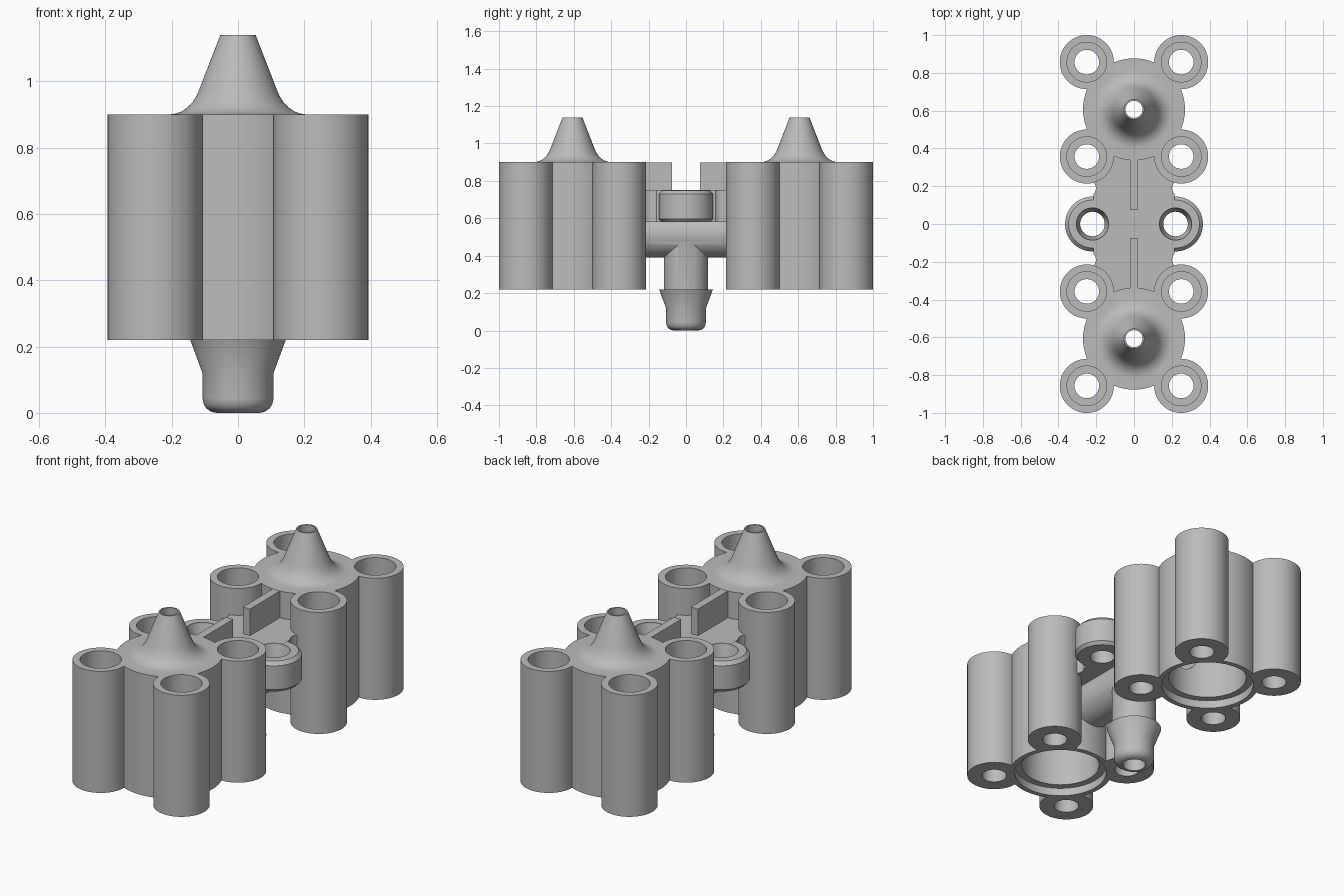
import bpy, bmesh
from math import pi, radians, sin, cos
from mathutils import Matrix, Vector

default = bpy.data.objects.get("Cube")
if default:
    bpy.data.objects.remove(default, do_unlink=True)

GREY = (0.5, 0.5, 0.5, 1)
mat = bpy.data.materials.new("plain_grey")
mat.use_nodes = True
mat.diffuse_color = GREY
mat.node_tree.nodes["Principled BSDF"].inputs["Base Color"].default_value = GREY

SIDES = 64
LOW, DECK = 0.22, 0.90      # pod bottom and deck heights
POD_Y = 0.607
TUBE_X = 0.25
TUBE_YS = (0.357, 0.857)
PLATE_LOW, PLATE_TOP = 0.58, 0.75


def add_mesh(name, bm):
    bmesh.ops.recalc_face_normals(bm, faces=bm.faces)
    mesh = bpy.data.meshes.new(name)
    bm.to_mesh(mesh)
    bm.free()
    mesh.materials.append(mat)
    obj = bpy.data.objects.new(name, mesh)
    bpy.context.collection.objects.link(obj)
    return obj


def lathe(name, profile, x=0, y=0):
    """Closed solid of revolution about a vertical axis; ends are capped."""
    bm = bmesh.new()
    rings = [[bm.verts.new((x + r * cos(a), y + r * sin(a), z))
              for a in (2 * pi * i / SIDES for i in range(SIDES))] for r, z in profile]
    for low, high in zip(rings, rings[1:]):
        for i in range(SIDES):
            j = (i + 1) % SIDES
            bm.faces.new((low[i], low[j], high[j], high[i]))
    bm.faces.new(rings[0])
    bm.faces.new(rings[-1])
    return add_mesh(name, bm)


def box(name, lo, hi):
    lo, hi = Vector(lo), Vector(hi)
    bm = bmesh.new()
    bmesh.ops.create_cube(bm, size=1, matrix=Matrix.Translation((lo + hi) / 2)
                          @ Matrix.Diagonal((*(hi - lo), 1)))
    return add_mesh(name, bm)


def pipe_y(name, radius, length, z):
    bm = bmesh.new()
    bmesh.ops.create_cone(bm, cap_ends=True, segments=SIDES, radius1=radius, radius2=radius,
                          depth=length, matrix=Matrix.Translation((0, 0, z))
                          @ Matrix.Rotation(pi / 2, 4, 'X'))
    return add_mesh(name, bm)


def combine(base, others, operation):
    """Apply each solid to the base, then discard it."""
    bpy.context.view_layer.objects.active = base
    for other in others:
        mod = base.modifiers.new("shape", 'BOOLEAN')
        mod.operation, mod.solver, mod.object = operation, 'EXACT', other
        bpy.ops.object.modifier_apply(modifier=mod.name)
        bpy.data.objects.remove(other, do_unlink=True)


def tube_bore(x, y):
    return lathe("tube_bore", [(0.065, 0.1), (0.065, 0.35), (0.105, 0.35), (0.105, 1)], x, y)


def flow_channel():
    return pipe_y("flow_channel", 0.085, 0.9, 0.5)


# Pod: round housing with flared nozzle and four corner tubes
pod = lathe("rear_pod", [(0.27, LOW), (0.27, DECK), (0.205, DECK), (0.19, 0.902),
                         (0.172, 0.908), (0.153, 0.92), (0.137, 0.937), (0.124, 0.958),
                         (0.115, 0.98), (0.053, 1.14)], 0, POD_Y)
corners = [(sx * TUBE_X, y) for sx in (-1, 1) for y in TUBE_YS]
combine(pod, [lathe("tube", [(0.143, LOW), (0.143, DECK)], *c) for c in corners], 'UNION')
pod_bore = lathe("pod_bore", [(0.243, 0.1), (0.243, 0.265), (0.205, 0.265), (0.205, 0.82),
                              (0.09, 0.92), (0.045, 1.08), (0.045, 1.2)], 0, POD_Y)
combine(pod, [tube_bore(*c) for c in corners] + [pod_bore, flow_channel()], 'DIFFERENCE')

front = pod.copy()
front.data = pod.data.copy()
front.name = "front_pod"
front.data.transform(Matrix.Rotation(pi, 4, 'Z'))
bpy.context.collection.objects.link(front)

# Bridge: mounting plate, cross pipe, side bosses and stem
bridge = box("bridge", (-0.215, -0.38, PLATE_LOW), (0.215, 0.38, PLATE_TOP))
notches = [lathe("notch", [(0.048, 0.5), (0.048, 0.8)], sx * 0.25, sy * 0.19)
           for sx in (-1, 1) for sy in (-1, 1)]
combine(bridge, notches, 'DIFFERENCE')
boss_shape = [(0.13, PLATE_LOW), (0.145, 0.597), (0.145, 0.73), (0.127, 0.749)]
solids = [lathe("boss", boss_shape, sx * 0.22) for sx in (-1, 1)]
solids.append(pipe_y("cross_pipe", 0.125, 0.75, 0.515))
solids.append(lathe("stem", [(0.118, 0.15), (0.118, 0.5)]))
combine(bridge, solids, 'UNION')
holes = [lathe("boss_hole", [(0.065, 0.5), (0.065, 0.70), (0.085, 0.74), (0.085, 0.8)], sx * 0.22)
         for sx in (-1, 1)]
holes += [tube_bore(sx * TUBE_X, sy * TUBE_YS[0]) for sx in (-1, 1) for sy in (-1, 1)]
holes += [flow_channel(), lathe("inlet", [(0.06, 0.1), (0.06, 0.5)])]
combine(bridge, holes, 'DIFFERENCE')

# Hose barb with a rounded tip
barb = lathe("hose_barb", [(0.065, 0), (0.082, 0.004), (0.096, 0.014), (0.104, 0.028),
                           (0.107, 0.045), (0.107, 0.12), (0.144, LOW)])
combine(barb, [lathe("inlet", [(0.06, -0.1), (0.06, 0.5)])], 'DIFFERENCE')

# Stiffening ribs between the plate and the pods
ribs = [box(name, (-0.022, min(a, b), 0.72), (0.022, max(a, b), DECK - 0.001))
        for name, a, b in (("rear_rib", 0.075, 0.37), ("front_rib", -0.075, -0.37))]

# Smooth curved walls, crisp edges
bpy.ops.object.select_all(action='DESELECT')
for obj in [pod, front, bridge, barb] + ribs:
    obj.select_set(True)
bpy.context.view_layer.objects.active = pod
bpy.ops.object.shade_smooth_by_angle(angle=radians(30))
